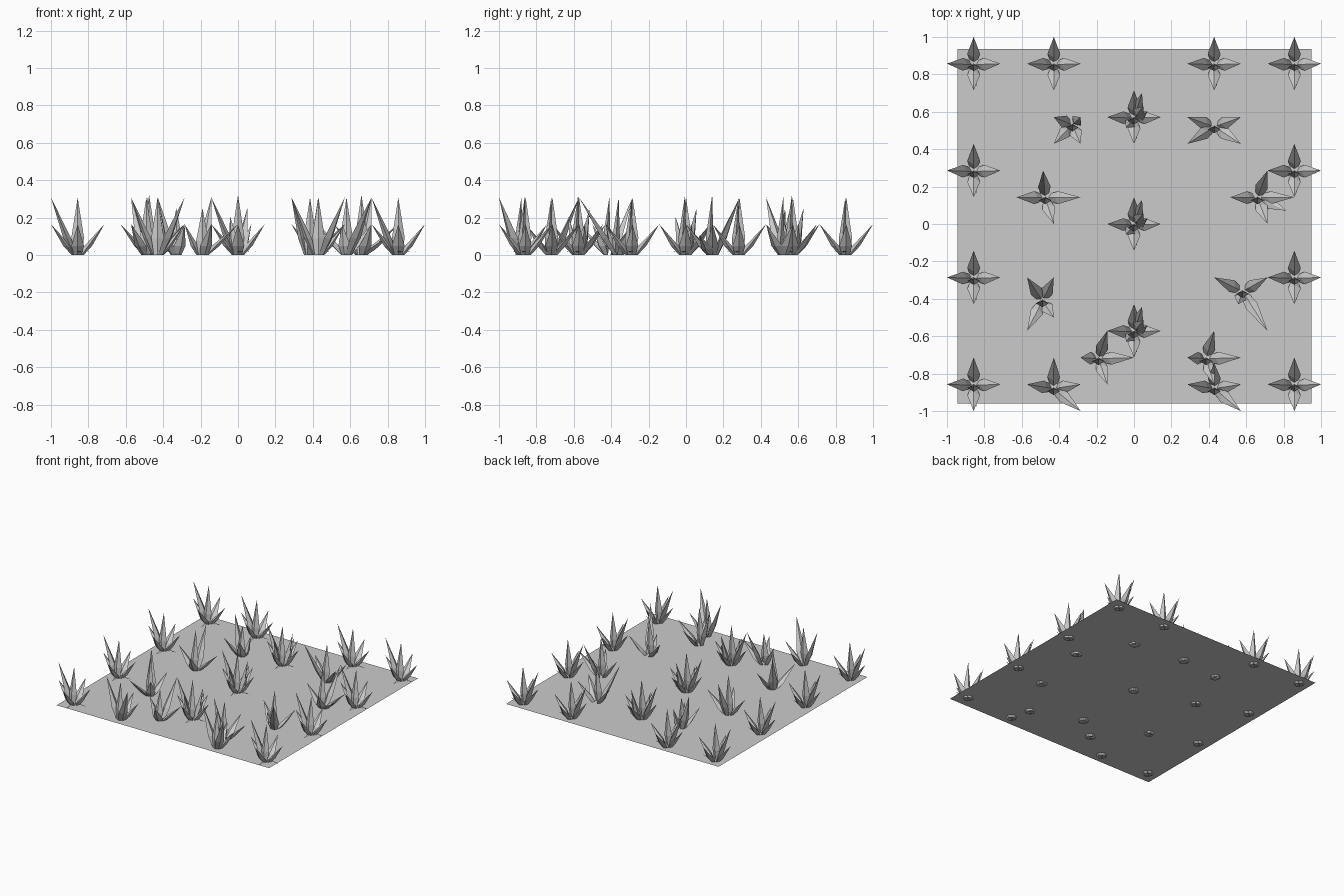
import bpy
import bmesh
from mathutils import Vector

cube = bpy.data.objects.get("Cube")
if cube:
    bpy.data.objects.remove(cube, do_unlink=True)

GRID = 1 / 7          # spacing that tuft centres and blade tips follow
GROUND = 0.012

grey = bpy.data.materials.new("stone_grey")
grey.use_nodes = True
colour = (0.6, 0.6, 0.6, 1)
grey.diffuse_color = colour
grey.node_tree.nodes["Principled BSDF"].inputs["Base Color"].default_value = colour


def finish(name, bm):
    bmesh.ops.recalc_face_normals(bm, faces=bm.faces)
    mesh = bpy.data.meshes.new(name)
    bm.to_mesh(mesh)
    bm.free()
    mesh.materials.append(grey)
    obj = bpy.data.objects.new(name, mesh)
    bpy.context.collection.objects.link(obj)
    return obj


def add_blade(bm, root, tip, foot=0.02, belly=0.034, thick=0.6):
    """Four-sided spike: narrow foot, wider belly, sharp tip."""
    out = Vector((tip.x - root.x, tip.y - root.y, 0))
    out = out.normalized() if out.length > 0.01 else Vector((0, -1, 0))
    side = Vector((-out.y, out.x, 0))
    start = root + out * 0.02
    middle = start.lerp(tip, 0.3)
    rings = []
    for centre, size in ((start, foot), (middle, belly)):
        offsets = (side, out * thick, -side, -out * thick)
        rings.append([bm.verts.new(centre + o * size) for o in offsets])
    apex = bm.verts.new(tip)
    low, high = rings
    bm.faces.new(low)
    for i in range(4):
        j = (i + 1) % 4
        bm.faces.new((low[i], low[j], high[j], high[i]))
        bm.faces.new((high[i], high[j], apex))


def level(z):
    return 0.022 + z * GRID


def add_tuft(name, x, y, tips, peak=2.0):
    """Tuft rooted at x, y with blades to grid tips and one upright blade."""
    bm = bmesh.new()
    root = Vector((x, y, 0))
    add_blade(bm, root, Vector((x, y, level(peak))))
    for gx, gy, gz in tips:
        tip = Vector((gx * GRID, gy * GRID, level(gz)))
        if gz > 0:
            add_blade(bm, root, tip)
        else:
            # Small leaf lying almost flat on the ground
            add_blade(bm, root + Vector((0, 0, 0.015)), tip, 0.008, 0.012, 0.3)
    return finish(name, bm)


# Ground sheet
bm = bmesh.new()
corners = ((-0.945, -0.96), (0.95, -0.96), (0.95, 0.935), (-0.945, 0.935))
bm.faces.new([bm.verts.new((x, y, GROUND)) for x, y in corners])
finish("ground_sheet", bm)

# Regular tufts around the border, fuller ones down the middle
star = [(-1, 0, 2), (-1, 0, 1), (1, 0, 1), (0, 1, 1), (0, -1, 1), (0.8, -0.1, 0), (0.1, -0.85, 0)]
extra = [(0.3, 0.9, 1), (0.35, 0.4, 1.6), (-0.3, -0.4, 1.3), (0.5, 0.2, 1)]


def add_star(name, gx, gy, blades, peak=2.0):
    tips = [(gx + dx, gy + dy, dz) for dx, dy, dz in blades]
    add_tuft(name, gx * GRID, gy * GRID - 0.005, tips, peak)


for side in (-6, 6):
    for row in (-6, -2, 2, 6):
        add_star("border_tuft", side, row, star)
for column in (-3, 3):
    add_star("back_tuft", column, 6, star)
for row in (-4, 0, 4):
    add_star("middle_tuft", 0, row, star + extra, 2.1)

# Irregular tufts scattered between them
add_tuft("back_right_tuft", -0.33, 0.53,
         [(-3, 3, 1), (-2, 3, 1), (-3, 4, 2), (-2, 4, 1)], 1.6)
add_tuft("back_left_tuft", 0.43, 0.52,
         [(2, 4, 1), (4, 4, 1), (2, 3, 2), (4, 3, 1)])
add_tuft("right_tuft", -0.475, 0.14,
         [(-3.4, 2, 2), (-4.4, 1, 1), (-3, 0, 1), (-2, 1, 1)], 2.1)
add_tuft("left_tuft", 0.66, 0.14,
         [(5, 2, 2), (3.6, 1, 1), (6, 1, 1), (5, 0, 1), (5.7, 0.5, 0.6)], 2.1)
add_tuft("front_right_tuft", -0.49, -0.41,
         [(-4, -2, 2), (-3, -2, 1), (-4, -4, 1), (-3, -3.5, 1)])
add_tuft("front_left_tuft", 0.58, -0.36,
         [(3, -2, 1), (5, -2, 1), (5, -4, 2), (3.9, -3, 1)])
add_tuft("front_inner_right_tuft", -0.19, -0.72,
         [(-2, -5, 1), (-1, -4, 2), (0, -5, 1), (-1, -6, 1)], 1.6)
add_tuft("front_inner_left_tuft", 0.385, -0.72,
         [(2, -5, 2), (3, -4, 1), (4, -5, 1), (3, -6, 1)])
add_tuft("front_edge_right_tuft", -0.43, -0.88,
         [(-4, -6, 2), (-2, -7, 2), (-2, -6, 1), (-3, -5, 1)])
add_tuft("front_edge_left_tuft", 0.43, -0.88,
         [(2, -6, 2), (4, -7, 2), (3, -5.2, 1), (4, -6, 1)])
